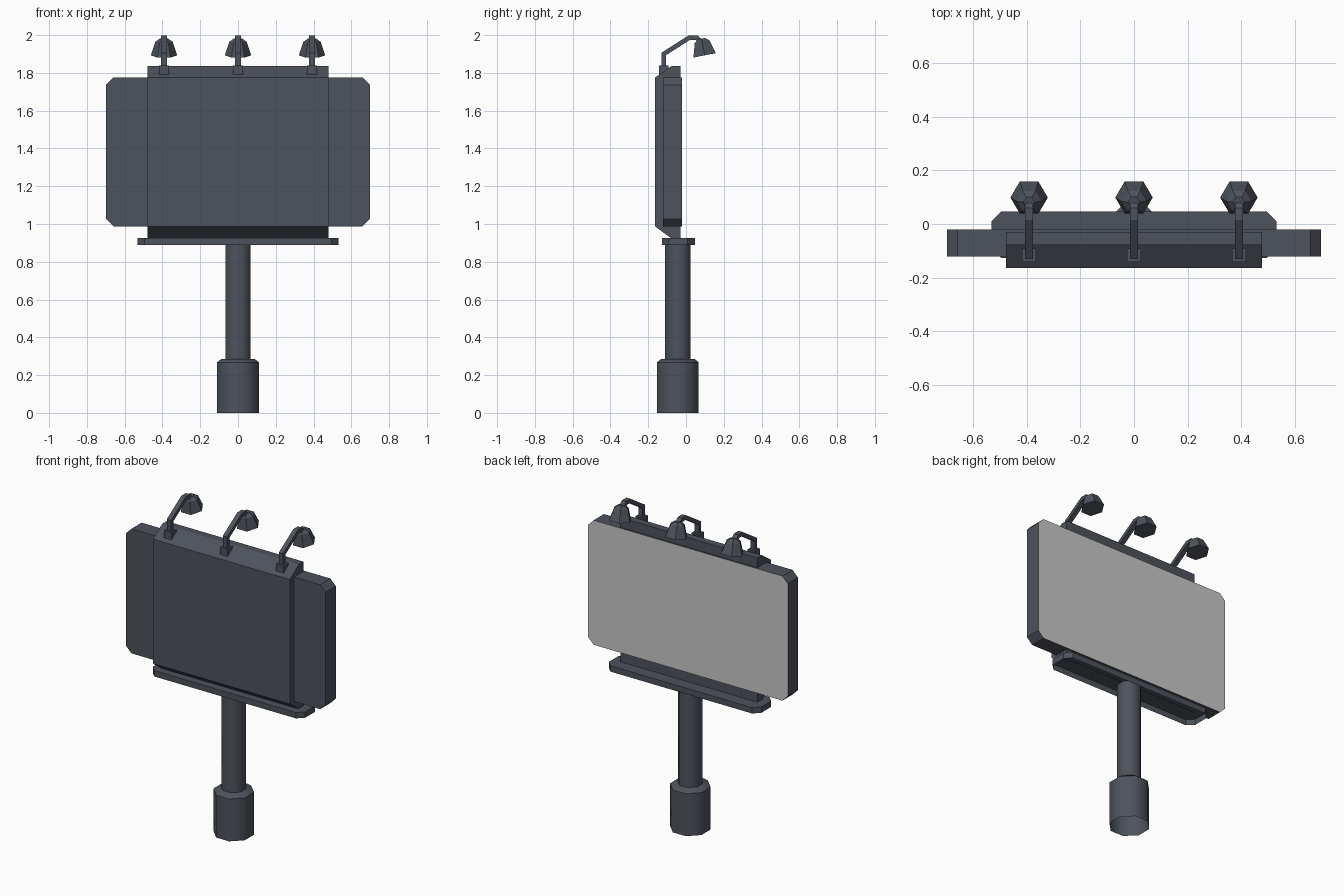
import bpy, bmesh, math
from mathutils import Vector, Matrix

if "Cube" in bpy.data.objects:
    bpy.data.objects.remove(bpy.data.objects["Cube"])


def material(name, rgb):
    m = bpy.data.materials.new(name)
    m.diffuse_color = (*rgb, 1)
    m.use_nodes = True
    m.node_tree.nodes["Principled BSDF"].inputs["Base Color"].default_value = m.diffuse_color
    return m


METAL = material("dark grey metal", (0.075, 0.085, 0.108))
POSTER = material("light grey poster", (0.58, 0.58, 0.58))


def finish(name, bm, mats=(METAL,), smooth=False):
    bmesh.ops.recalc_face_normals(bm, faces=bm.faces)
    me = bpy.data.meshes.new(name)
    bm.to_mesh(me)
    bm.free()
    for m in mats:
        me.materials.append(m)
    if smooth:
        me.shade_smooth()
        me.set_sharp_from_angle(angle=math.radians(48))
    ob = bpy.data.objects.new(name, me)
    bpy.context.collection.objects.link(ob)
    return ob


def prism(bm, outline, a, b, place, caps=(True, True)):
    """Extrude a 2D outline between a and b; place(u, v, w) gives the 3D point."""
    lo = [bm.verts.new(place(u, v, a)) for u, v in outline]
    hi = [bm.verts.new(place(u, v, b)) for u, v in outline]
    n = len(outline)
    for i in range(n):
        j = (i + 1) % n
        bm.faces.new((lo[i], lo[j], hi[j], hi[i]))
    if caps[0]:
        bm.faces.new(lo[::-1])
    if caps[1]:
        bm.faces.new(hi)


def along_x(y, z, x): return (x, y, z)
def along_y(x, z, y): return (x, y, z)
def along_z(x, y, z): return (x, y, z)


def cut_rect(x, lo, hi, c):
    """Rectangle centred on x = 0 with chamfered corners."""
    return [(-x + c, lo), (x - c, lo), (x, lo + c), (x, hi - c),
            (x - c, hi), (-x + c, hi), (-x, hi - c), (-x, lo + c)]


def rings(bm, profile, sides, phase, matrix, cap_start, cap_end):
    """Stack of regular polygons given as (radius, height)."""
    loops = []
    for r, h in profile:
        loops.append([bm.verts.new(matrix @ Vector((
            r * math.cos(phase + math.tau * i / sides),
            r * math.sin(phase + math.tau * i / sides), h))) for i in range(sides)])
    for p, q in zip(loops, loops[1:]):
        for i in range(sides):
            j = (i + 1) % sides
            bm.faces.new((p[i], p[j], q[j], q[i]))
    if cap_start:
        bm.faces.new(loops[0][::-1])
    if cap_end:
        bm.faces.new(loops[-1])


# Display panel, poster on its +y face
bm = bmesh.new()
prism(bm, cut_rect(0.698, 0.988, 1.775, 0.038), -0.122, -0.02, along_y)
bm.normal_update()
panel = finish("display_panel", bm, (METAL, POSTER))
for p in panel.data.polygons:
    if p.normal.y > 0.9:
        p.material_index = 1

# Housing with sloped top and bottom
bm = bmesh.new()
prism(bm, [(-0.165, 0.988), (-0.165, 1.775), (-0.075, 1.837), (-0.03, 1.837),
           (-0.03, 0.922), (-0.075, 0.922)], -0.478, 0.478, along_x)
finish("rear_housing", bm)

# Walkway tray, open underneath
bm = bmesh.new()
prism(bm, cut_rect(0.533, -0.128, 0.047, 0.038), 0.888, 0.925, along_z, (False, True))
finish("walkway_tray", bm)

# Pole and footing, eight sides, footing open underneath
octa = 1 / math.cos(math.pi / 8)
centre = Matrix.Translation((0, -0.043, 0))
bm = bmesh.new()
rings(bm, [(0.067 * octa, 0.27), (0.067 * octa, 0.922)], 8, math.pi / 8, centre, False, False)
finish("pole", bm, smooth=True)
bm = bmesh.new()
rings(bm, [(0.11 * octa, 0), (0.11 * octa, 0.268), (0.088 * octa, 0.286)],
      8, math.pi / 8, centre, False, True)
finish("footing", bm, smooth=True)


def strip(path, half):
    """Outline of a bent bar around a centre line, with mitred corners."""
    pts = [Vector(p) for p in path]
    left, right = [], []
    for i, p in enumerate(pts):
        d0 = (p - pts[max(i - 1, 0)]) if i else pts[1] - p
        d1 = (pts[i + 1] - p) if i < len(pts) - 1 else d0
        n0, n1 = (Vector((-d.y, d.x)).normalized() for d in (d0, d1))
        off = (n0 + n1) * half / (1 + n0.dot(n1))
        left.append(tuple(p + off))
        right.append(tuple(p - off))
    return left + right[::-1]


# Three lamps: foot, bent arm and six-sided shade
arm = strip([(-0.118, 1.82), (-0.118, 1.9), (0.018, 1.987),
             (0.055, 1.987), (0.082, 1.962)], 0.012)
foot = [(-0.142, 1.79), (-0.092, 1.79), (-0.092, 1.838), (-0.142, 1.838)]
for side, x in (("left", -0.392), ("middle", 0), ("right", 0.392)):
    bm = bmesh.new()
    prism(bm, foot, x - 0.026, x + 0.026, along_x)
    finish("lamp_foot_" + side, bm)
    bm = bmesh.new()
    prism(bm, arm, x - 0.015, x + 0.015, along_x)
    finish("lamp_arm_" + side, bm)
    bm = bmesh.new()
    tilt = Matrix.Translation((x, 0.099, 1.893)) @ Matrix.Rotation(math.radians(11), 4, 'X')
    rings(bm, [(0.07, 0), (0.046, 0.073), (0.022, 0.09)], 6, 0, tilt, True, True)
    finish("lamp_shade_" + side, bm)
